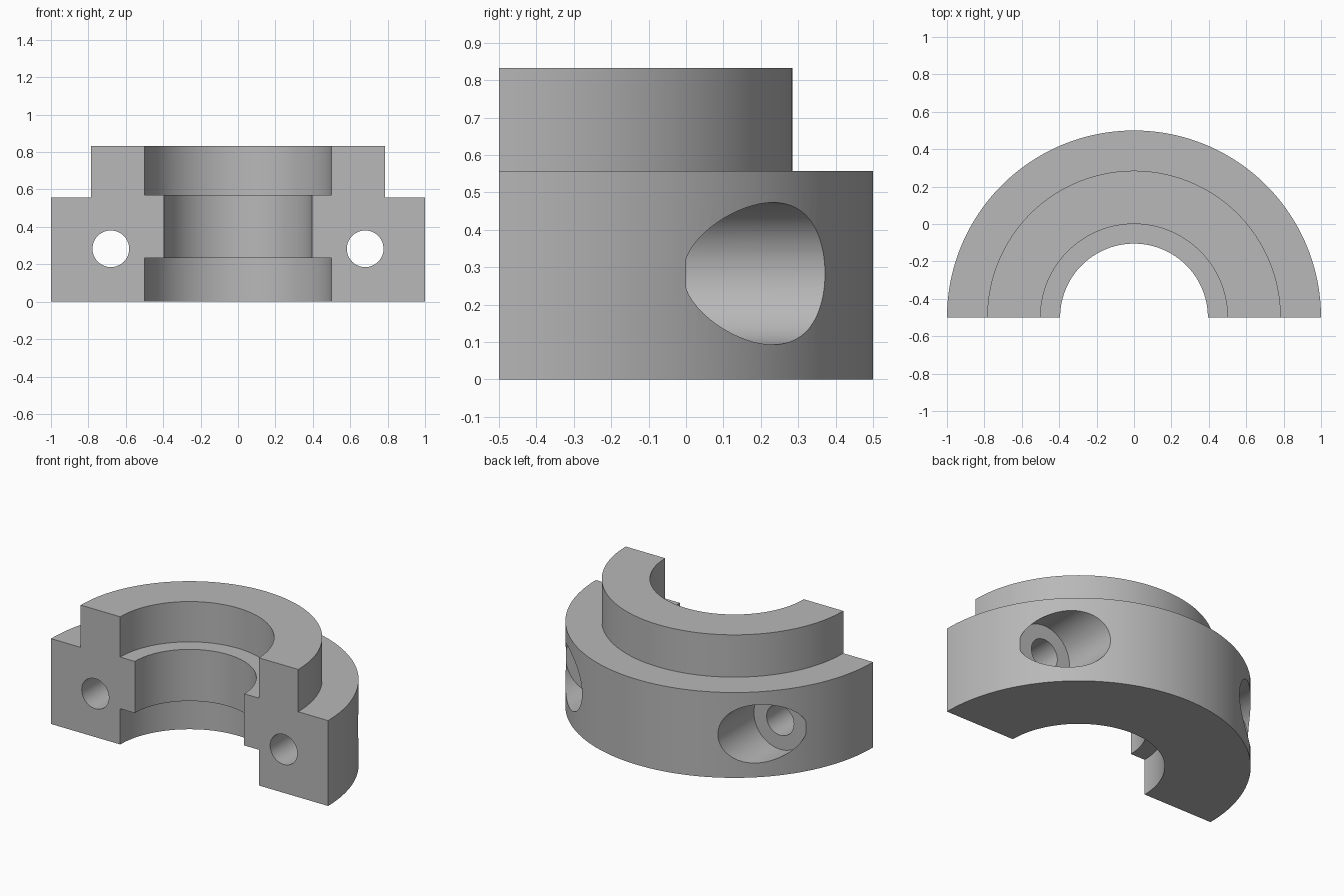
import bpy, bmesh, math
from mathutils import Matrix, Vector

if "Cube" in bpy.data.objects:
    bpy.data.objects.remove(bpy.data.objects["Cube"], do_unlink=True)

AXIS_Y = -0.5      # centre line of the half ring
BOLT_X, BOLT_Z = 0.68, 0.283

grey = bpy.data.materials.new("plain_grey")
grey.use_nodes = True
colour = (0.48, 0.48, 0.48, 1)
grey.diffuse_color = colour
grey.node_tree.nodes["Principled BSDF"].inputs["Base Color"].default_value = colour


def add_object(name, bm):
    bmesh.ops.recalc_face_normals(bm, faces=bm.faces)
    mesh = bpy.data.meshes.new(name)
    bm.to_mesh(mesh)
    bm.free()
    mesh.materials.append(grey)
    obj = bpy.data.objects.new(name, mesh)
    bpy.context.collection.objects.link(obj)
    return obj


def half_ring(name, profile):
    """Sweep a closed (radius, z) profile through half a turn and cap the ends."""
    bm = bmesh.new()
    verts = [bm.verts.new((r, AXIS_Y, z)) for r, z in profile]
    edges = [bm.edges.new((a, b)) for a, b in zip(verts, verts[1:] + verts[:1])]
    bmesh.ops.spin(bm, geom=verts + edges, cent=(0, AXIS_Y, 0), axis=(0, 0, 1),
                   angle=math.pi, steps=90)
    bm.edges.ensure_lookup_table()
    bmesh.ops.holes_fill(bm, edges=[e for e in bm.edges if e.is_boundary], sides=0)
    return add_object(name, bm)


def drill(target, name, x, radius, y_start, y_end):
    """Cut a round hole that runs front to back."""
    bm = bmesh.new()
    place = (Matrix.Translation(Vector((x, (y_start + y_end) / 2, BOLT_Z)))
             @ Matrix.Rotation(math.pi / 2, 4, 'X'))
    bmesh.ops.create_cone(bm, cap_ends=True, segments=64, radius1=radius,
                          radius2=radius, depth=y_end - y_start, matrix=place)
    cutter = add_object(name, bm)
    cutter.hide_render = True
    cutter.hide_set(True)
    mod = target.modifiers.new(name, 'BOOLEAN')
    mod.operation = 'DIFFERENCE'
    mod.solver = 'EXACT'
    mod.object = cutter
    return cutter


# Stepped half collar with a recess at the top and bottom of the bore
collar = half_ring("half_collar", [
    (0.5, 0), (1, 0), (1, 0.557), (0.785, 0.557), (0.785, 0.833),
    (0.5, 0.833), (0.5, 0.57), (0.395, 0.57), (0.395, 0.233), (0.5, 0.233)])

# Bolt holes with wide counterbores opening at the back
cutters = []
for side, x in (("left", BOLT_X), ("right", -BOLT_X)):
    cutters.append(drill(collar, side + "_bolt_hole", x, 0.098, -0.7, 0.2))
    cutters.append(drill(collar, side + "_counterbore", x, 0.19, 0, 0.8))

# Apply the cuts, then drop the cutters
bpy.ops.object.select_all(action='DESELECT')
bpy.context.view_layer.objects.active = collar
collar.select_set(True)
for mod in list(collar.modifiers):
    bpy.ops.object.modifier_apply(modifier=mod.name)
for cutter in cutters:
    bpy.data.objects.remove(cutter, do_unlink=True)
bpy.ops.object.shade_smooth_by_angle(angle=math.radians(30))
